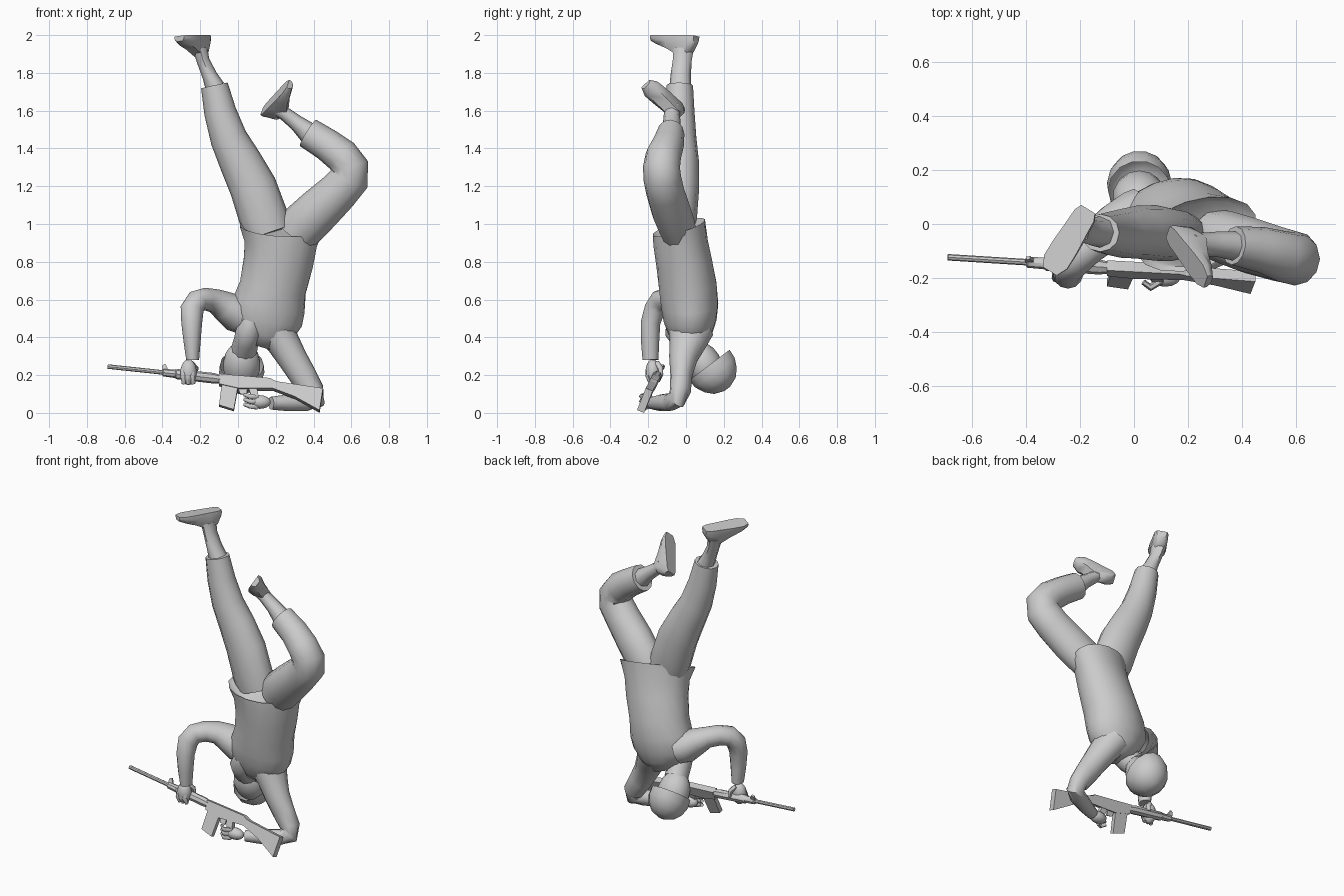
import bpy, bmesh, math
from mathutils import Vector, Matrix

grey = bpy.data.materials.new("plain_grey")
grey.diffuse_color = (0.6, 0.6, 0.6, 1)


def finish(name, bm, angle=50):
    bmesh.ops.recalc_face_normals(bm, faces=bm.faces[:])
    mesh = bpy.data.meshes.new(name)
    bm.to_mesh(mesh)
    bm.free()
    mesh.materials.append(grey)
    ob = bpy.data.objects.new(name, mesh)
    bpy.context.collection.objects.link(ob)
    bpy.ops.object.select_all(action='DESELECT')
    ob.select_set(True)
    bpy.context.view_layer.objects.active = ob
    bpy.ops.object.shade_smooth_by_angle(angle=math.radians(angle))
    return ob


def skin(bm, loops, caps=(True, True)):
    """Bridge consecutive vertex loops and cap the chosen ends."""
    rows = [[bm.verts.new(p) for p in loop] for loop in loops]
    n = len(rows[0])
    for a, b in zip(rows, rows[1:]):
        for i in range(n):
            bm.faces.new((a[i], a[(i + 1) % n], b[(i + 1) % n], b[i]))
    for row, cap in ((rows[0], caps[0]), (rows[-1], caps[1])):
        if cap:
            bm.faces.new(row)


def tube(name, rings, sides=12, ref=(0, 1, 0), angle=60, caps=(True, True), yaws=None):
    """Loft of elliptical rings: x, y, z, side radius, depth radius[, normal]."""
    pts = [Vector(r[:3]) for r in rings]
    loops = []
    for i, r in enumerate(rings):
        if len(r) > 5:
            t = Vector(r[5]).normalized()
        else:
            t = (pts[min(i + 1, len(pts) - 1)] - pts[max(i - 1, 0)]).normalized()
        depth = Vector(ref)
        if yaws:
            depth = Matrix.Rotation(math.radians(yaws[i]), 3, 'Z') @ depth
        a = t.cross(depth).normalized()
        b = a.cross(t)
        loops.append([pts[i] + a * r[3] * math.cos(k * math.tau / sides)
                      + b * r[4] * math.sin(k * math.tau / sides) for k in range(sides)])
    bm = bmesh.new()
    skin(bm, loops, caps)
    return finish(name, bm, angle)


def ball(name, centre, radii, tilt=0):
    bm = bmesh.new()
    m = Matrix.Translation(centre) @ Matrix.Rotation(tilt, 4, 'X') @ Matrix.Diagonal((*radii, 1))
    bmesh.ops.create_uvsphere(bm, u_segments=14, v_segments=9, radius=1, matrix=m)
    return finish(name, bm)


def boot(name, heel, toe, ankle):
    """Flat-soled shoe running from heel to toe, opening toward the ankle."""
    heel, toe = Vector(heel), Vector(toe)
    run = toe - heel
    d = run.normalized()
    v = Vector(ankle) - heel
    up = (v - d * v.dot(d)).normalized()
    side = d.cross(up)
    loops = []
    for t, w, h in ((0, .03, .04), (.1, .042, .085), (.32, .045, .11),
                    (.6, .05, .07), (.85, .05, .045), (1, .03, .028)):
        c = heel + run * t
        loops.append([c + side * w * s + up * h * k for s, k in
                      ((-1, 0), (1, 0), (1, .45), (.6, 1), (-.6, 1), (-1, .45))])
    bm = bmesh.new()
    skin(bm, loops)
    return finish(name, bm, 50)


def gun_y(x, z):
    return -0.197 - 0.02 * x + 0.4 * (z - 0.1)


def plate(name, outline, half):
    """Rifle part: front outline thickened across the leaning rifle plane."""
    n = Vector((0.02, 1, -0.4)).normalized() * half
    bm = bmesh.new()
    skin(bm, [[Vector((x, gun_y(x, z), z)) + n * s for x, z in outline] for s in (-1, 1)])
    return finish(name, bm, 30)


def rod(name, rings, sides=8):
    return tube(name, [(x, gun_y(x, z), z, r, r) for x, z, r in rings], sides, angle=40)


# Torso: flared shirt hem at the top, turned toward the straight leg, down to the collar
hem = (-.14, .37, -1)
tube("shirt", [
    (.228, -.037, .965, .205, .118, hem), (.23, -.038, .987, .232, .135, hem),
    (.226, -.028, .9, .2, .138), (.213, -.01, .8, .19, .145),
    (.185, .01, .67, .18, .155), (.162, .02, .57, .195, .152),
    (.145, .022, .49, .195, .14), (.14, .025, .42, .15, .115),
    (.12, .03, .36, .08, .075)], 16, yaws=(18, 18, 18, 16, 11, 6, 2, 0, 0))

# Straight leg
tube("straight_trouser_leg", [
    (.165, -.045, .955, .12, .088), (.135, -.04, 1.04, .13, .098),
    (.08, -.033, 1.2, .125, .103), (.01, -.03, 1.34, .112, .098),
    (-.05, -.035, 1.46, .098, .09), (-.095, -.035, 1.6, .085, .08),
    (-.125, -.033, 1.738, .072, .07)], 12)
tube("straight_ankle", [
    (-.122, -.03, 1.73, .052, .058), (-.15, -.028, 1.79, .04, .054),
    (-.185, -.02, 1.87, .034, .05), (-.2, -.015, 1.93, .04, .055)], 8)
boot("straight_boot", (-.17, .055, 2.0), (-.312, -.175, 2.0), (-.2, -.02, 1.88))

# Bent leg
tube("bent_trouser_leg", [
    (.305, -.035, .945, .11, .09), (.345, -.05, 1.0, .122, .1),
    (.43, -.08, 1.08, .118, .105), (.53, -.11, 1.175, .108, .102),
    (.59, -.125, 1.245, .106, .1), (.597, -.13, 1.305, .097, .098),
    (.55, -.12, 1.365, .093, .095), (.47, -.095, 1.425, .086, .085),
    (.37, -.08, 1.487, .082, .072)], 12)
tube("bent_ankle", [
    (.375, -.082, 1.485, .058, .055), (.31, -.075, 1.54, .042, .047),
    (.245, -.075, 1.59, .036, .042), (.21, -.075, 1.62, .045, .045)], 8)
boot("bent_boot", (.125, -.03, 1.602), (.265, -.215, 1.748), (.25, -.07, 1.6))

# Raised arm reaching down to the handguard
tube("raised_sleeve", [
    (.03, .025, .515, .095, .11), (-.01, .012, .53, .098, .108),
    (-.075, -.015, .572, .08, .09), (-.125, -.045, .598, .064, .074),
    (-.175, -.09, .607, .06, .066), (-.218, -.135, .597, .06, .062),
    (-.243, -.165, .555, .062, .056), (-.245, -.188, .48, .055, .052),
    (-.243, -.19, .38, .045, .048), (-.24, -.188, .285, .034, .042)],
    12, caps=(False, True))
ball("raised_hand", (-.262, -.175, .22), (.044, .04, .068))
for i in range(3):
    x = -.29 + .024 * i
    tube("raised_finger", [(x, -.185, .24, .014, .014), (x, -.202, .2, .015, .015),
                           (x + .004, -.185, .16, .012, .012)], 6)
tube("raised_thumb", [(-.25, -.155, .27, .015, .015), (-.225, -.135, .24, .016, .016),
                      (-.222, -.13, .2, .011, .011)], 6)

# Supporting arm: elbow rests on the floor
tube("support_sleeve", [
    (.2, .025, .44, .105, .122), (.24, .01, .375, .088, .1),
    (.29, -.015, .29, .078, .075), (.345, -.025, .2, .072, .058),
    (.395, -.03, .12, .062, .056), (.408, -.05, .075, .056, .052),
    (.36, -.085, .062, .048, .05), (.26, -.135, .058, .044, .044),
    (.175, -.175, .056, .034, .036)], 12, caps=(False, True))
ball("support_hand", (.115, -.195, .062), (.06, .038, .036))
for i in range(3):
    z = .035 + .026 * i
    tube("support_finger", [(.10, -.21, z, .014, .014), (.06, -.235, z + .005, .014, .014),
                            (.035, -.215, z + .015, .011, .011)], 6, (0, 0, 1))

# Neck, head and helmet
tube("neck", [(.075, -.06, .50, .05, .05), (.06, -.045, .45, .07, .075),
              (.045, .0, .39, .066, .075), (.03, .06, .33, .07, .07)], 10, caps=(False, False))
ball("head", (.02, .098, .258), (.1, .092, .13), .45)
axis = Vector((0, .6, -.8)).normalized()
tube("helmet", [(*(Vector((.02, .135, .242)) + axis * t), a, b, axis) for t, a, b in (
    (-.02, .116, .138), (.03, .12, .134), (.08, .103, .11),
    (.118, .07, .073), (.138, .02, .02))], 14, caps=(False, True))

# Rifle
rod("barrel", [(-.69, .25, .012), (-.39, .218, .012)])
rod("handguard", [(-.4, .219, .012), (-.395, .218, .02), (-.33, .211, .022),
                  (-.325, .21, .027), (-.13, .188, .028), (-.09, .182, .022)])
plate("front_sight", [(-.405, .215), (-.365, .21), (-.375, .245), (-.385, .262), (-.4, .255)], .006)
plate("receiver", [(-.1, .205), (.17, .182), (.2, .165), (.2, .128), (0, .13), (-.1, .152)], .02)
plate("magazine", [(-.085, .16), (.0, .14), (-.022, .018), (-.1, .042)], .014)
plate("trigger_guard", [(.0, .135), (.05, .13), (.045, .1), (.01, .105)], .005)
plate("pistol_grip", [(.055, .135), (.1, .13), (.115, .065), (.08, .06)], .014)
plate("stock", [(.17, .175), (.22, .162), (.45, .128), (.432, .012), (.3, .085), (.18, .13)], .02)

# Rest everything exactly on the floor
obs = list(bpy.data.objects)
low = min(v.co.z for o in obs for v in o.data.vertices)
for o in obs:
    o.data.transform(Matrix.Translation((0, 0, -low)) if abs(low) < .02 else Matrix())
